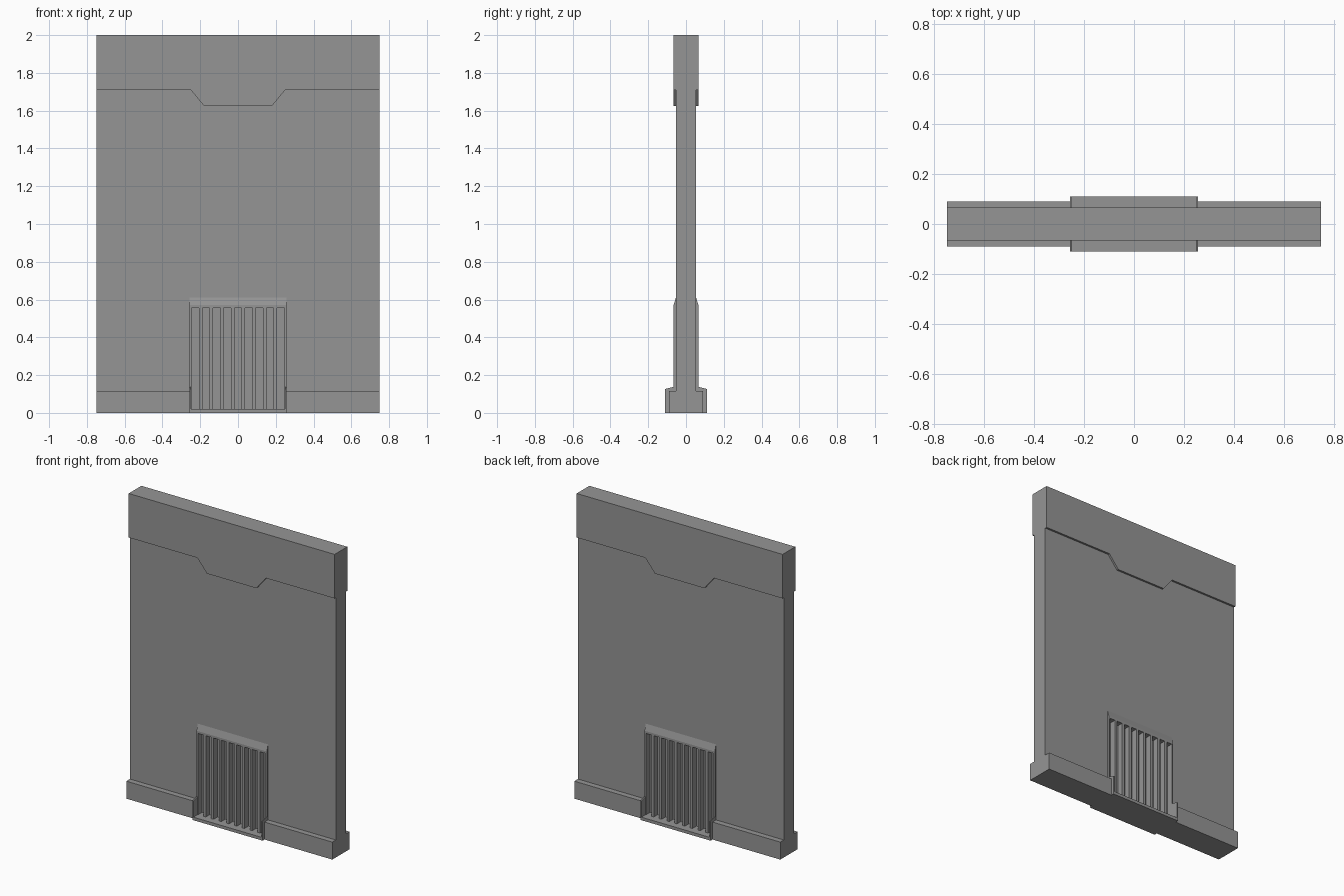
import bpy
import bmesh
from mathutils import Vector

old = bpy.data.objects.get("Cube")
if old:
    bpy.data.objects.remove(old, do_unlink=True)

grey = bpy.data.materials.new("wall grey")
grey.use_nodes = True
colour = (0.3, 0.3, 0.3, 1)
grey.diffuse_color = colour
grey.node_tree.nodes["Principled BSDF"].inputs["Base Color"].default_value = colour


def prism(name, outline, axis, start, end):
    """Extrude an outline along x (outline in y, z) or y (outline in x, z)."""
    bm = bmesh.new()
    place = (lambda a, b: (start, a, b)) if axis == "x" else (lambda a, b: (a, start, b))
    face = bm.faces.new([bm.verts.new(place(a, b)) for a, b in outline])
    push = Vector((end - start, 0, 0) if axis == "x" else (0, end - start, 0))
    new = bmesh.ops.extrude_face_region(bm, geom=[face])["geom"]
    bmesh.ops.translate(bm, vec=push, verts=[g for g in new if isinstance(g, bmesh.types.BMVert)])
    bmesh.ops.recalc_face_normals(bm, faces=bm.faces)
    mesh = bpy.data.meshes.new(name)
    bm.to_mesh(mesh)
    bm.free()
    mesh.materials.append(grey)
    obj = bpy.data.objects.new(name, mesh)
    bpy.context.collection.objects.link(obj)
    return obj


def box(name, x0, x1, depth, z0, z1):
    """Box reaching equally far to front and back."""
    return prism(name, [(x0, z0), (x1, z0), (x1, z1), (x0, z1)], "y", -depth, depth)


def mirrored(points):
    """Complete a symmetric outline from its right half."""
    return points + [(-a, b) for a, b in reversed(points)]


HALF = 0.75        # half width of the wall
CORE = 0.053       # half thickness of the wall
FACE = 0.066       # half thickness of the header and vent
VENT = 0.256       # half width of the vent
SLOT_EDGE = 0.245  # half width of the slotted area
SLOT_LOW, SLOT_TOP = 0.02, 0.555

# Wall slab with an opening for the vent
prism("wall_panel", mirrored([(SLOT_EDGE, SLOT_TOP), (SLOT_EDGE, 0), (HALF, 0), (HALF, 1.9)]),
      "y", -CORE, CORE)

# Header with a dropped centre
prism("header", mirrored([(0.18, 1.625), (0.25, 1.71), (HALF, 1.71), (HALF, 2)]), "y", -FACE, FACE)

# Vent: recessed back, sill, top hood, side frames, cheeks
box("vent_back", -SLOT_EDGE, SLOT_EDGE, 0.025, 0, SLOT_TOP)
box("vent_sill", -VENT, VENT, 0.11, 0, SLOT_LOW)
prism("vent_hood", mirrored([(FACE, SLOT_TOP), (FACE, 0.57), (CORE, 0.612)]), "x", -VENT, VENT)
for side, s in (("left", 1), ("right", -1)):
    box("vent_frame_" + side, s * SLOT_EDGE, s * VENT, FACE, SLOT_LOW, SLOT_TOP)
    prism("vent_cheek_" + side, mirrored([(0.11, 0), (0.11, 0.127), (FACE, 0.138)]),
          "x", s * 0.248, s * VENT)
    box("base_" + side, s * VENT, s * HALF, 0.09, 0, 0.115)

# Bars between nine slots
SLOTS = 9
bar = 0.0175
pitch = (2 * SLOT_EDGE + bar) / SLOTS
for i in range(1, SLOTS):
    x = -SLOT_EDGE + i * pitch - bar
    box(f"vent_bar_{i}", x, x + bar, FACE, SLOT_LOW, SLOT_TOP)
